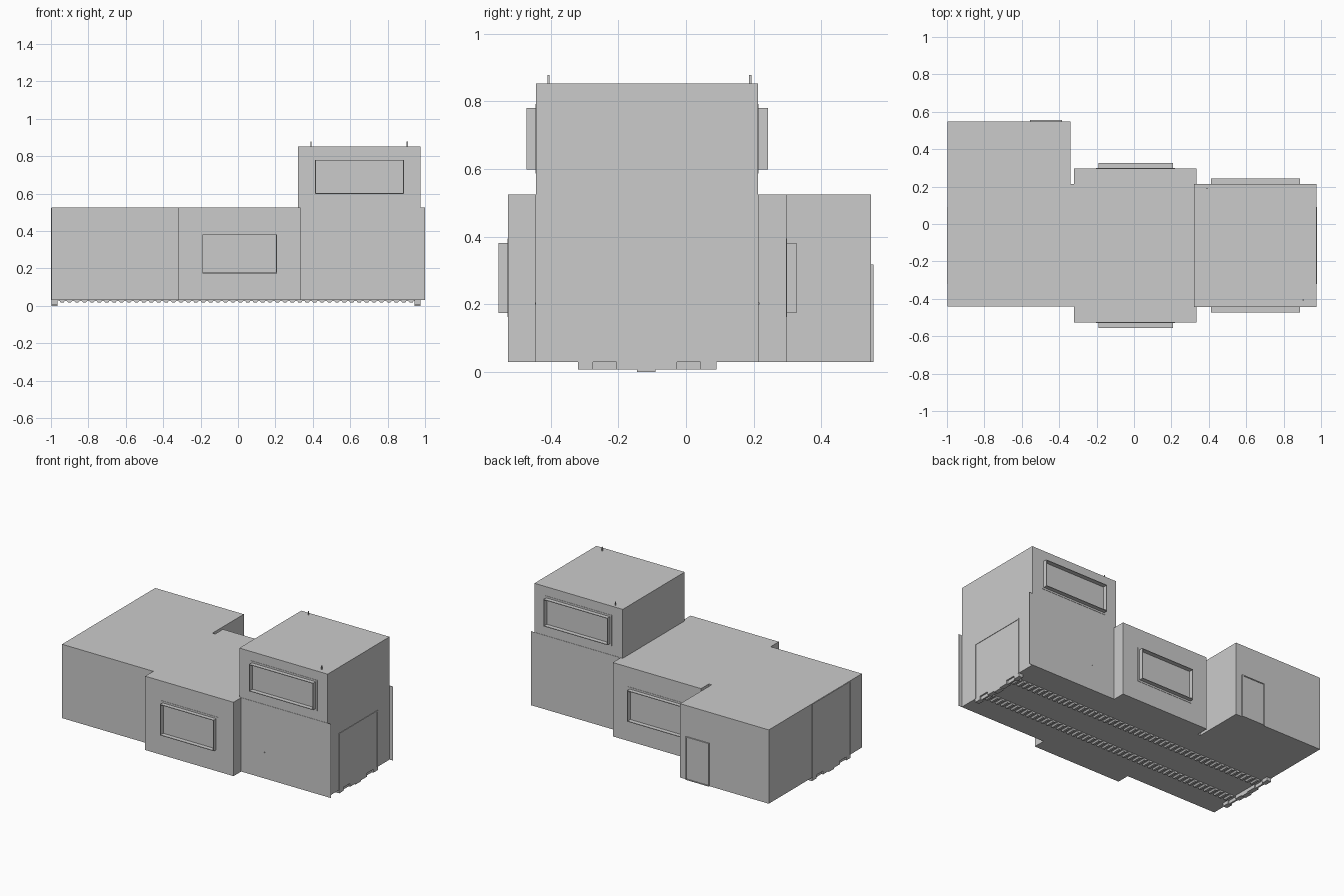
import bpy, bmesh

if "Cube" in bpy.data.objects:
    bpy.data.objects.remove(bpy.data.objects["Cube"])


def mesh_object(name, bm):
    bmesh.ops.recalc_face_normals(bm, faces=bm.faces)
    me = bpy.data.meshes.new(name)
    bm.to_mesh(me)
    bm.free()
    ob = bpy.data.objects.new(name, me)
    bpy.context.collection.objects.link(ob)
    return ob


def add_box(bm, x0, x1, y0, y1, z0, z1):
    vs = bmesh.ops.create_cube(bm, size=1)["verts"]
    for v in vs:
        v.co.x = x1 if v.co.x > 0 else x0
        v.co.y = y1 if v.co.y > 0 else y0
        v.co.z = z1 if v.co.z > 0 else z0


def boxes(name, *specs):
    bm = bmesh.new()
    for s in specs:
        add_box(bm, *s)
    return mesh_object(name, bm)


def prism(name, outline, z0, z1):
    bm = bmesh.new()
    face = bm.faces.new([bm.verts.new((x, y, z0)) for x, y in outline])
    top = bmesh.ops.extrude_face_region(bm, geom=[face])["geom"]
    for g in top:
        if isinstance(g, bmesh.types.BMVert):
            g.co.z = z1
    return mesh_object(name, bm)


def frame_y(name, x0, x1, z0, z1, y0, y1, t):
    # four bars around an opening in a wall that faces y
    y0, y1 = min(y0, y1), max(y0, y1)
    return boxes(name, (x0, x1, y0, y1, z0, z0 + t), (x0, x1, y0, y1, z1 - t, z1),
                 (x0, x0 + t, y0, y1, z0 + t, z1 - t), (x1 - t, x1, y0, y1, z0 + t, z1 - t))


FLOOR, ROOF = 0.03, 0.525

# main volumes
prism("left_room", [(-0.997, -0.44), (-0.32, -0.44), (-0.32, 0.215), (-0.34, 0.215),
                    (-0.34, 0.547), (-0.997, 0.547)], FLOOR, ROOF)
boxes("middle_room", (-0.32, 0.335, -0.526, 0.297, FLOOR, ROOF))
boxes("tower_room", (0.32, 0.975, -0.443, 0.213, FLOOR, 0.853))

# thin side walls reaching past the tower end
for side, y in (("front", -0.444), ("back", 0.214)):
    boxes(side + "_side_wall", (0.335, 1.0, y - 0.001, y + 0.001, FLOOR, ROOF))

# projecting window sleeves with flat surrounds, front and back
for room, x0, x1, z0, z1, front, back in (("middle", -0.19, 0.208, 0.174, 0.382, -0.526, 0.297),
                                         ("tower", 0.413, 0.887, 0.599, 0.78, -0.443, 0.213)):
    for side, y, d in (("front", front, -1), ("back", back, 1)):
        n = room + "_" + side
        frame_y(n + "_window_sleeve", x0, x1, z0, z1, y, y + d * 0.029, 0.004)
        frame_y(n + "_window_surround", x0 - 0.012, x1 + 0.012, z0 - 0.012, z1 + 0.012,
                y, y + d * 0.002, 0.012)

# end doors: panel plus raised border
for side, x, d, top in (("left", -0.997, -1, 0.523), ("right", 0.975, 1, 0.41)):
    a, b = sorted((x, x + d * 0.003))
    boxes(side + "_end_door_frame", (a, b, -0.32, -0.312, FLOOR, top),
          (a, b, 0.082, 0.09, FLOOR, top), (a, b, -0.312, 0.082, top - 0.008, top))

# back door with a raised border
boxes("back_door", (-0.55, -0.39, 0.547, 0.551, FLOOR, 0.312))
frame_y("back_door_frame", -0.556, -0.384, FLOOR, 0.318, 0.547, 0.555, 0.006)

# roof antennas and small wall studs
for n, x, y in (("back", 0.39, 0.19), ("front", 0.905, -0.407)):
    boxes(n + "_antenna", (x - 0.003, x + 0.003, y - 0.003, y + 0.003, 0.853, 0.878))
boxes("wall_studs", (0.504, 0.51, -0.447, -0.443, 0.2, 0.206),
      (0.504, 0.51, 0.213, 0.217, 0.2, 0.206))

# two toothed rails under the floor
for n, yc in (("front", -0.24), ("back", 0.008)):
    boxes(n + "_rail_base", (-0.96, 0.945, yc - 0.03, yc + 0.03, 0.026, 0.031))
    bm = bmesh.new()
    for i in range(48):
        x = -0.955 + i * 0.0397
        prof = [(0, 0.027), (0.008, 0.017), (0.022, 0.017), (0.03, 0.027)]
        f = bm.faces.new([bm.verts.new((x + px, yc - 0.03, pz)) for px, pz in prof])
        geo = bmesh.ops.extrude_face_region(bm, geom=[f])["geom"]
        for g in geo:
            if isinstance(g, bmesh.types.BMVert):
                g.co.y = yc + 0.03
    mesh_object(n + "_rail_teeth", bm)

# end brackets that hold the rails
for n, a, b in (("left", -0.997, -0.965), ("right", 0.945, 0.975)):
    boxes(n + "_end_bracket", (a, b, -0.145, -0.09, 0.0, 0.031),
          (a, b, -0.32, -0.275, 0.007, 0.031), (a, b, -0.205, -0.145, 0.007, 0.031),
          (a, b, -0.09, -0.027, 0.007, 0.031), (a, b, 0.043, 0.09, 0.007, 0.031),
          (a + 0.01, b - 0.01, -0.275, -0.205, 0.008, 0.031),
          (a + 0.01, b - 0.01, -0.027, 0.043, 0.008, 0.031))
